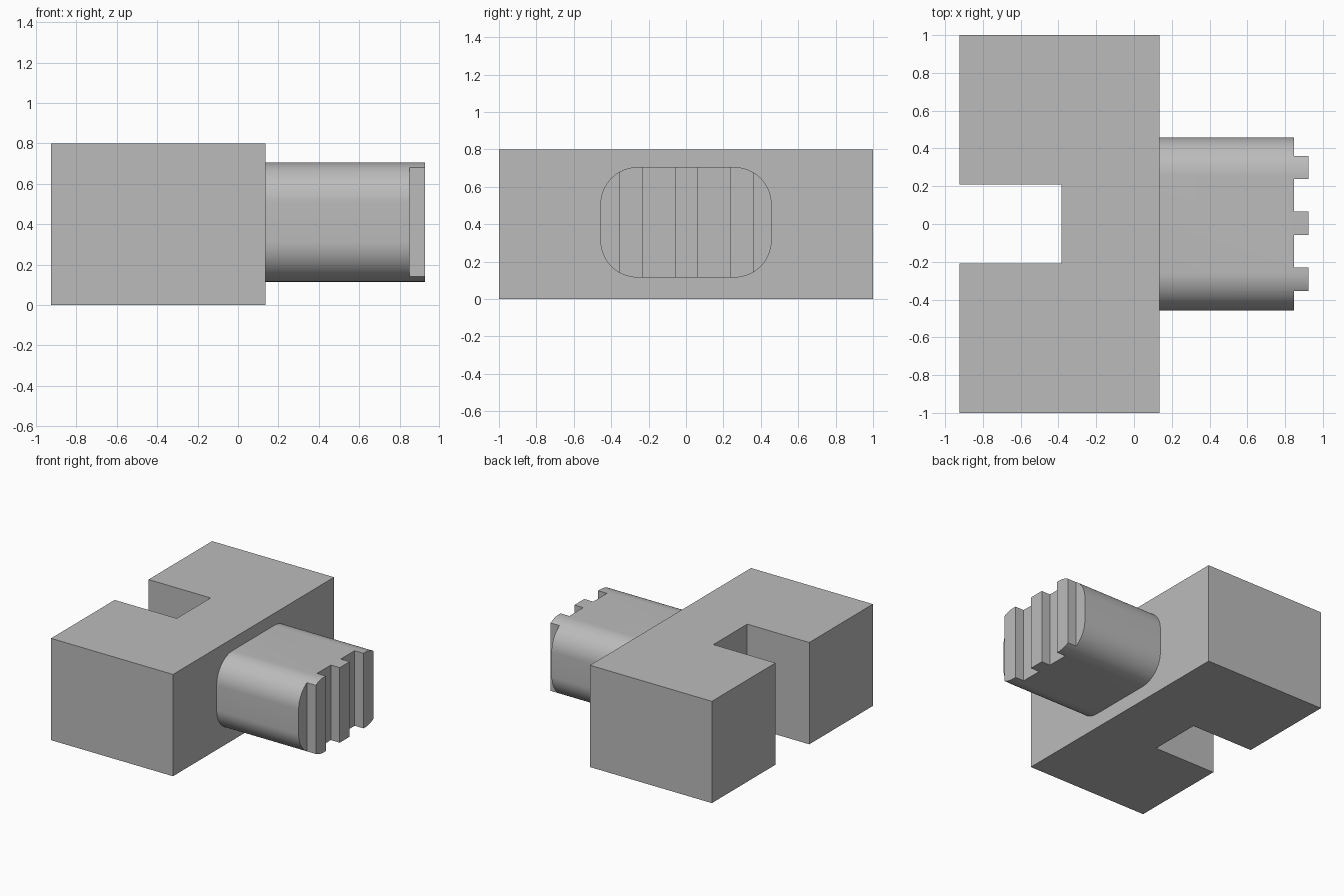
import bpy
import bmesh
import math
from mathutils import Vector

cube = bpy.data.objects.get("Cube")
if cube:
    bpy.data.objects.remove(cube, do_unlink=True)

grey = bpy.data.materials.new("plain grey")
grey.use_nodes = True
grey.diffuse_color = (0.5, 0.5, 0.5, 1)
grey.node_tree.nodes["Principled BSDF"].inputs["Base Color"].default_value = (0.5, 0.5, 0.5, 1)


def prism(name, outline, depth):
    """Extrude a flat outline of 3D points along the depth vector."""
    bm = bmesh.new()
    face = bm.faces.new([bm.verts.new(p) for p in outline])
    top = bmesh.ops.extrude_face_region(bm, geom=[face])["geom"]
    bmesh.ops.translate(bm, vec=Vector(depth),
                        verts=[g for g in top if isinstance(g, bmesh.types.BMVert)])
    bmesh.ops.recalc_face_normals(bm, faces=bm.faces)
    mesh = bpy.data.meshes.new(name)
    bm.to_mesh(mesh)
    bm.free()
    mesh.materials.append(grey)
    obj = bpy.data.objects.new(name, mesh)
    bpy.context.collection.objects.link(obj)
    return obj


# Body: block with a slot open to the rear
back, face_x, slot_x, slot_y, height = -0.925, 0.135, -0.385, 0.21, 0.8
body_outline = [(back, -1), (face_x, -1), (face_x, 1), (back, 1),
                (back, slot_y), (slot_x, slot_y), (slot_x, -slot_y), (back, -slot_y)]
prism("slotted_body", [(x, y, 0) for x, y in body_outline], (0, 0, height))

# Plug: rounded rectangle running along x
bottom, top, half_width, radius, tip = 0.115, 0.705, 0.458, 0.2, 0.925
steps = 16
profile = []
for quarter, (sy, sz) in enumerate([(1, 1), (-1, 1), (-1, -1), (1, -1)]):
    cy = sy * (half_width - radius)
    cz = top - radius if sz > 0 else bottom + radius
    for i in range(steps + 1):
        a = (quarter + i / steps) * math.pi / 2
        profile.append((face_x - 0.02, cy + radius * math.cos(a), cz + radius * math.sin(a)))
plug = prism("toothed_plug", profile, (tip - face_x + 0.02, 0, 0))

# Grooves: cut the plug end back to leave three teeth
groove_floor = 0.848
for y0, y1 in [(-0.6, -0.355), (-0.23, -0.058), (0.065, 0.237), (0.36, 0.6)]:
    cutter = prism("groove_cutter",
                   [(groove_floor, y0, 0), (1, y0, 0), (1, y1, 0), (groove_floor, y1, 0)],
                   (0, 0, height))
    cutter.hide_render = True
    cut = plug.modifiers.new("groove", 'BOOLEAN')
    cut.operation = 'DIFFERENCE'
    cut.solver = 'EXACT'
    cut.object = cutter

# Apply the cuts, then discard the cutters
bpy.context.view_layer.update()
cut_mesh = bpy.data.meshes.new_from_object(plug.evaluated_get(bpy.context.evaluated_depsgraph_get()))
plug.modifiers.clear()
plug.data = cut_mesh
for obj in [o for o in bpy.data.objects if o.name.startswith("groove_cutter")]:
    bpy.data.objects.remove(obj, do_unlink=True)

# Smooth the rounded sides, keeping the tooth edges sharp
bpy.ops.object.select_all(action='DESELECT')
plug.select_set(True)
bpy.context.view_layer.objects.active = plug
bpy.ops.object.shade_smooth_by_angle(angle=math.radians(20))
